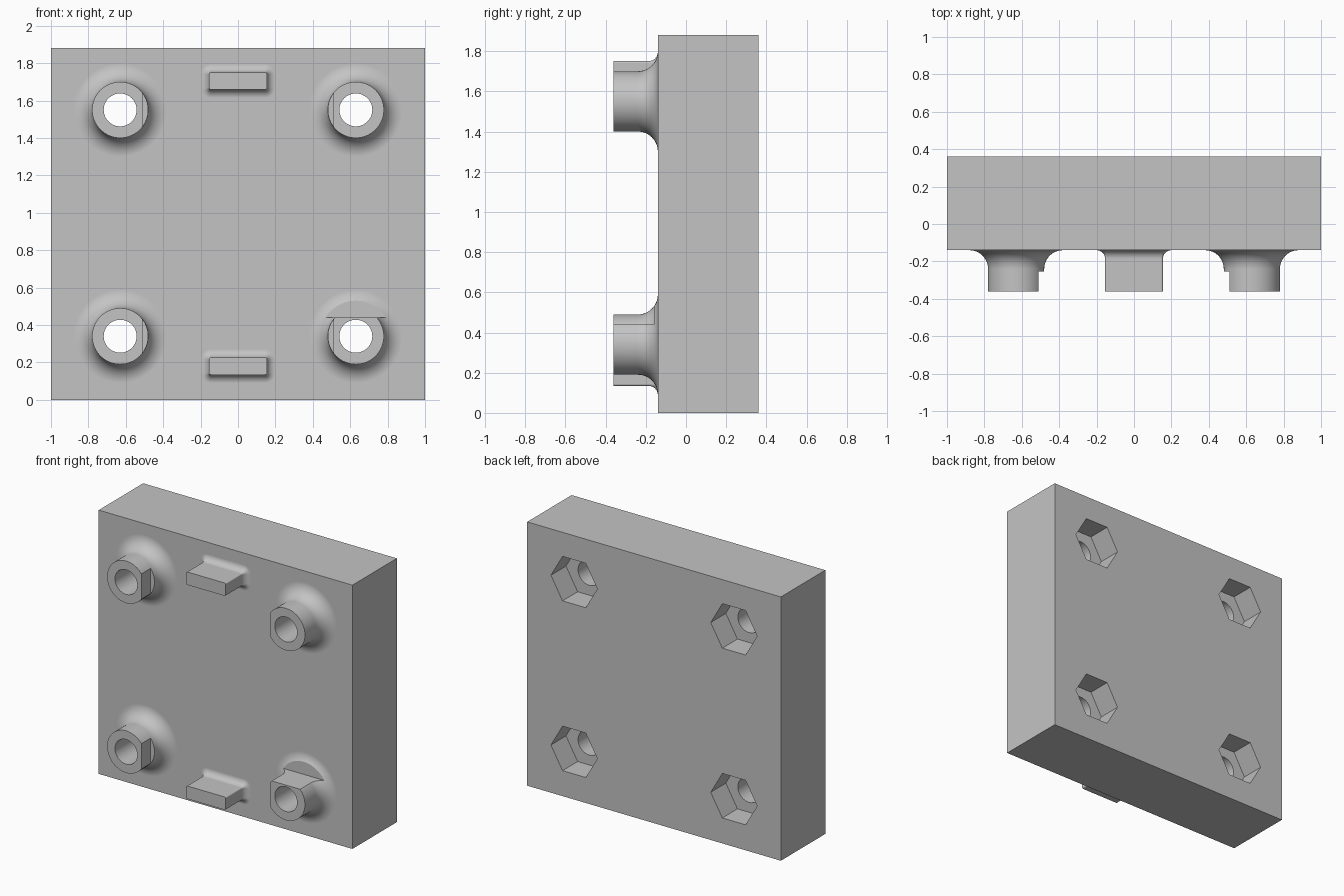
import bpy, bmesh, math
from mathutils import Matrix

if "Cube" in bpy.data.objects:
    bpy.data.objects.remove(bpy.data.objects["Cube"])

FRONT, WALL, BACK = -0.36, -0.14, 0.36     # y of boss tips, plate front, plate back
HEIGHT = 1.88
BX, BZ = 0.63, (0.34, 1.55)                # boss positions

grey = bpy.data.materials.new("light grey")
grey.diffuse_color = (0.55, 0.55, 0.55, 1)
grey.use_nodes = True
grey.node_tree.nodes["Principled BSDF"].inputs["Base Color"].default_value = grey.diffuse_color


def loft(name, rings):
    """Closed solid through rings that all have the same number of points."""
    bm = bmesh.new()
    rows = [[bm.verts.new(p) for p in ring] for ring in rings]
    n = len(rows[0])
    for a, b in zip(rows, rows[1:]):
        for i in range(n):
            bm.faces.new((a[i], a[(i + 1) % n], b[(i + 1) % n], b[i]))
    bm.faces.new(rows[0])
    bm.faces.new(rows[-1])
    bmesh.ops.recalc_face_normals(bm, faces=bm.faces)
    me = bpy.data.meshes.new(name)
    bm.to_mesh(me)
    bm.free()
    me.materials.append(grey)
    ob = bpy.data.objects.new(name, me)
    bpy.context.collection.objects.link(ob)
    return ob


def circle(x, y, z, r, n):
    return [(x + r * math.cos(2 * math.pi * i / n), y,
             z + r * math.sin(2 * math.pi * i / n)) for i in range(n)]


def round_rect(y, z, hw, hh, r):
    pts = []
    for k, (sx, sz) in enumerate(((1, 1), (-1, 1), (-1, -1), (1, -1))):
        for j in range(7):
            a = math.pi / 2 * (k + j / 6)
            pts.append((sx * (hw - r) + r * math.cos(a), y,
                        z + sz * (hh - r) + r * math.sin(a)))
    return pts


def box(name, x0, x1, y0, y1, z0, z1):
    return loft(name, [[(x0, y, z0), (x1, y, z0), (x1, y, z1), (x0, y, z1)]
                       for y in (y0, y1)])


def combine(target, tool, operation):
    bpy.context.view_layer.objects.active = target
    m = target.modifiers.new("combine", 'BOOLEAN')
    m.operation, m.object, m.solver = operation, tool, 'EXACT'
    bpy.ops.object.modifier_apply(modifier=m.name)
    bpy.data.objects.remove(tool)


def fillet(radius, steps):
    """(outward offset, y) pairs of a concave fillet ending on the plate."""
    for i in range(steps + 1):
        t = math.pi / 2 * i / steps
        yield radius * (1 - math.cos(t)), WALL - radius + radius * math.sin(t)


# plate
plate = box("mounting_plate", -1, 1, WALL, BACK, 0, HEIGHT)

# bosses with flared bases
for x in (-BX, BX):
    for z in BZ:
        rings = [circle(x, FRONT, z, 0.15, 64)]
        rings += [circle(x, y, z, 0.15 + d, 64) for d, y in fillet(0.1, 12)]
        rings.append(circle(x, WALL + 0.05, z, 0.25, 64))
        boss = loft("boss", rings)
        # flat on the side facing the middle
        s = 1 if x > 0 else -1
        x0, x1 = sorted((s * 0.51, s * 0.3))
        combine(boss, box("flat_cutter", x0, x1, -0.5, -0.255, z - 0.3, z + 0.3), 'DIFFERENCE')
        # flat shelf on top of the lower right boss
        if x > 0 and z < 1:
            combine(boss, box("shelf_cutter", 0.2, 1.1, -0.5, -0.16, 0.44, 0.9), 'DIFFERENCE')
        combine(plate, boss, 'UNION')

# ribs with small flared bases
for z in (0.18, 1.705):
    rings = [round_rect(FRONT, z, 0.155, 0.046, 0.01)]
    rings += [round_rect(y, z, 0.155 + d, 0.046 + d, 0.01 + d) for d, y in fillet(0.045, 8)]
    rings.append(round_rect(WALL + 0.05, z, 0.2, 0.091, 0.055))
    combine(plate, loft("rib", rings), 'UNION')

# bolt holes and hexagonal nut pockets
for x in (-BX, BX):
    for z in BZ:
        combine(plate, loft("bore_cutter", [circle(x, y, z, 0.088, 48) for y in (-0.5, 0.5)]),
                'DIFFERENCE')
        combine(plate, loft("pocket_cutter", [circle(x, y, z, 0.183, 6)
                                              for y in (BACK - 0.17, 0.5)]), 'DIFFERENCE')

# smooth curved surfaces, keep flat faces clean
bpy.ops.object.select_all(action='DESELECT')
plate.select_set(True)
bpy.context.view_layer.objects.active = plate
bpy.ops.object.shade_smooth_by_angle(angle=math.radians(30))
wn = plate.modifiers.new("clean_flats", 'WEIGHTED_NORMAL')
wn.keep_sharp = True
